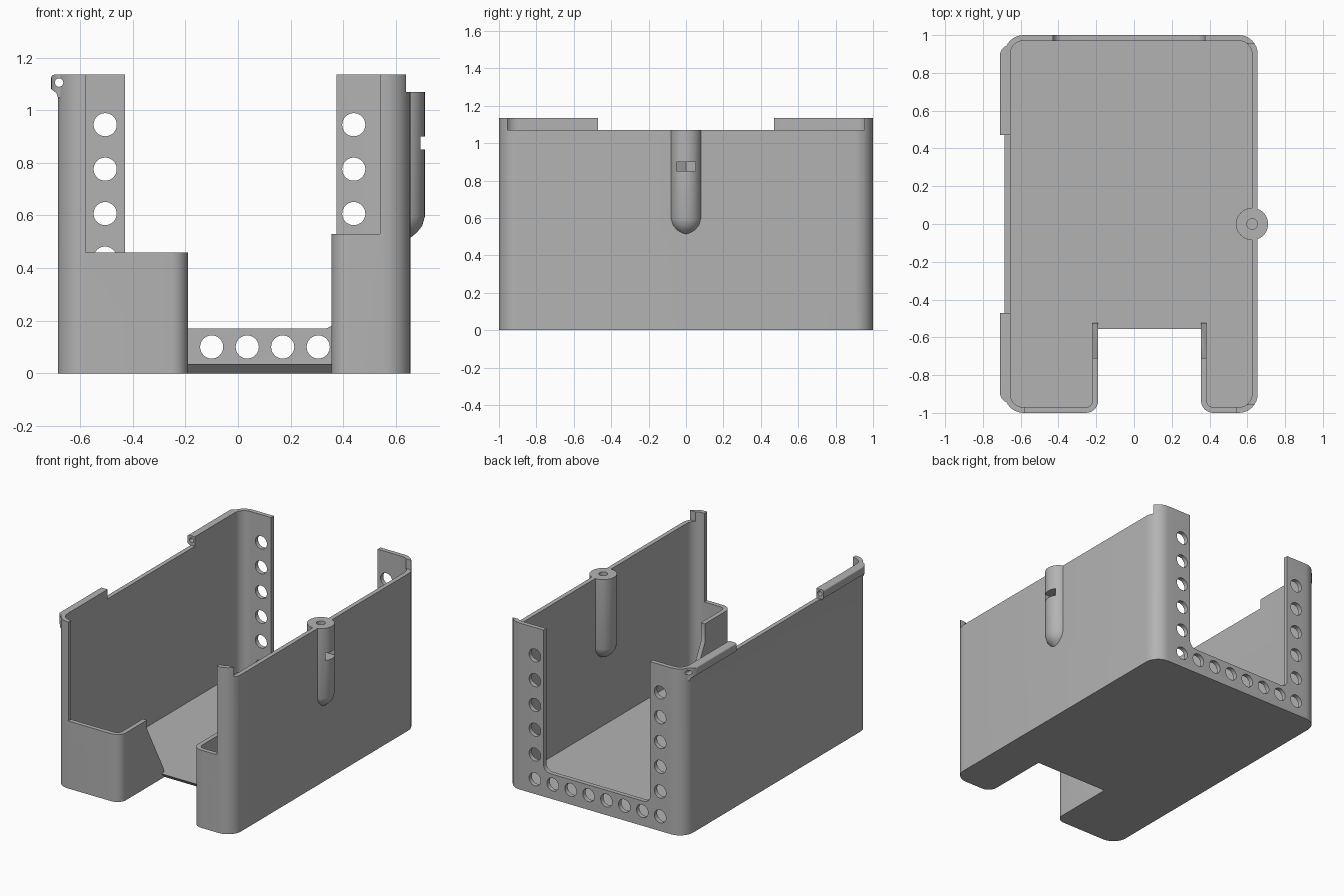
import bpy, bmesh, math
from mathutils import Vector

cube = bpy.data.objects.get("Cube")
if cube:
    bpy.data.objects.remove(cube)

grey = bpy.data.materials.new("plain grey")
grey.use_nodes = True
colour = (0.45, 0.45, 0.45, 1)
grey.diffuse_color = colour
grey.node_tree.nodes["Principled BSDF"].inputs["Base Color"].default_value = colour

X0, X1, TOP, WALL = -0.685, 0.655, 1.135, 0.03
NX0, NX1, NY = -0.19, 0.355, -0.555      # front notch
FLOOR, RIM = 0.035, 1.07


def rounded(corners, steps=8):
    """Outline from (x, y, radius) corners, with arcs where radius > 0."""
    pts = []
    n = len(corners)
    for i, (x, y, r) in enumerate(corners):
        p = Vector((x, y))
        if r == 0:
            pts.append(p)
            continue
        a = (Vector(corners[i - 1][:2]) - p).normalized()
        b = (Vector(corners[(i + 1) % n][:2]) - p).normalized()
        c = p + (a + b) * r
        for k in range(steps + 1):
            t = k / steps * math.pi / 2
            pts.append(c - b * r * math.cos(t) - a * r * math.sin(t))
    return pts


def prism(name, pts, lo, hi, axis="z"):
    """Extrude a 2D outline along an axis: z uses (x, y), y uses (x, z), x uses (y, z)."""
    place = {"z": lambda p, h: (p[0], p[1], h),
             "y": lambda p, h: (p[0], h, p[1]),
             "x": lambda p, h: (h, p[0], p[1])}[axis]
    bm = bmesh.new()
    low = [bm.verts.new(place(p, lo)) for p in pts]
    high = [bm.verts.new(place(p, hi)) for p in pts]
    bm.faces.new(low)
    bm.faces.new(high)
    for i in range(len(pts)):
        j = (i + 1) % len(pts)
        bm.faces.new((low[i], low[j], high[j], high[i]))
    return finish(name, bm)


def finish(name, bm):
    bmesh.ops.recalc_face_normals(bm, faces=bm.faces)
    mesh = bpy.data.meshes.new(name)
    bm.to_mesh(mesh)
    bm.free()
    obj = bpy.data.objects.new(name, mesh)
    bpy.context.collection.objects.link(obj)
    mesh.materials.append(grey)
    return obj


def box(x0, x1, y0, y1, z0, z1):
    return prism("cutter", [(x0, y0), (x1, y0), (x1, y1), (x0, y1)], z0, z1)


def circle(cx, cy, r, n=32, turn=0):
    return [(cx + r * math.cos(turn + math.tau * i / n),
             cy + r * math.sin(turn + math.tau * i / n)) for i in range(n)]


def combine(target, other, mode="DIFFERENCE"):
    mod = target.modifiers.new("cut", "BOOLEAN")
    mod.operation, mod.solver, mod.object = mode, "EXACT", other
    bpy.context.view_layer.objects.active = target
    bpy.ops.object.modifier_apply(modifier=mod.name)
    bpy.data.objects.remove(other)


def footprint(inset):
    """Case outline with the front notch, shrunk by the wall thickness."""
    i = inset
    return rounded([
        (X0 + i, -1 + i, 0.1 - i), (NX0 - i, -1 + i, 0.065 - i), (NX0 - i, NY + i, 0),
        (NX1 + i, NY + i, 0), (NX1 + i, -1 + i, 0.065 - i), (X1 - i, -1 + i, 0.1 - i),
        (X1 - i, 1 - i, 0.1 - i), (X0 + i, 1 - i, 0.1 - i)])


# Case shell
case = prism("case_shell", footprint(0), 0, TOP)
combine(case, prism("cutter", footprint(WALL), FLOOR, 2))

# Open floor edge and sloped ends of the notch walls
combine(case, box(NX0, NX1, NY - 0.05, -0.5, FLOOR, 2))
combine(case, prism("cutter", [(-0.71, 2), (-0.71, 0.4), (-0.515, FLOOR), (-0.48, FLOOR),
                               (-0.48, 2)], NX0 - 0.04, NX1 + 0.04, "x"))
combine(case, prism("cutter", [(NY - 0.035, -0.035), (NY - 0.035, FLOOR), (NY, FLOOR),
                               (NY + 0.07, -0.035)], NX0, NX1, "x"))

# Low front panels on both sides of the notch
combine(case, box(-0.58, -0.1, -1.1, -0.6, 0.46, 2))
combine(case, box(0.3, 0.54, -1.1, -0.6, 0.53, 2))

# Back opening between the two posts
opening = rounded([(-0.43, 0.17, 0.05), (0.375, 0.17, 0.05), (0.375, 2, 0), (-0.43, 2, 0)])
combine(case, prism("cutter", opening, 0.9, 1.1, "y"))

# Lower rims of the side walls
combine(case, box(0.5, 0.8, -0.955, 0.955, RIM, 2))
combine(case, box(-0.8, -0.6, -0.47, 0.47, RIM, 2))

# Vent holes along the back strip and up both posts
spots = [(-0.505 + 0.135 * i, 0.1) for i in range(8)]
spots += [(x, 0.1 + 0.169 * i) for x in (-0.505, 0.44) for i in range(1, 6)]
for x, z in spots:
    combine(case, prism("cutter", circle(x, z, 0.044), 0.9, 1.1, "y"))

# Hinge lips with a pin hole
for s in (-1, 1):
    profile = rounded([(-0.66, 1.04, 0), (-0.685, 1.05, 0), (-0.69, 1.065, 0),
                       (-0.71, 1.08, 0), (-0.71, TOP, 0.012), (-0.66, TOP, 0)])
    lip = prism("hinge_lip", profile, *sorted((s * 0.47, s * 0.97)), "y")
    plan = rounded([(-0.71, -0.95, 0.06), (0, -0.95, 0), (0, 0.95, 0), (-0.71, 0.95, 0.06)])
    combine(lip, prism("cutter", plan, 0.9, 1.3), "INTERSECT")
    combine(case, lip, "UNION")
combine(case, prism("cutter", circle(-0.68, 1.105, 0.016, 20), -1.1, 1.1, "y"))

# Screw boss with a rounded lower end
bm = bmesh.new()
outline = [(0, 0.51), (0.03, 0.515), (0.055, 0.535), (0.075, 0.56), (0.085, 0.595),
           (0.085, RIM), (0, RIM)]
verts = [bm.verts.new((r, 0, z)) for r, z in outline]
edges = [bm.edges.new(pair) for pair in zip(verts, verts[1:])]
bmesh.ops.spin(bm, geom=verts + edges, cent=(0, 0, 0), axis=(0, 0, 1),
               angle=math.tau, steps=40)
bmesh.ops.remove_doubles(bm, verts=bm.verts, dist=0.0005)
bmesh.ops.translate(bm, verts=bm.verts, vec=(0.625, 0, 0))
combine(case, finish("screw_boss", bm), "UNION")

# Screw hole and the nut slot that crosses it
combine(case, prism("cutter", circle(0.625, 0, 0.028, 24), 0.7, 1.2))
slot = [(0.8, -0.05), (0.8, 0.05), (0.654, 0.05), (0.596, 0.05), (0.567, 0), (0.596, -0.05)]
combine(case, prism("cutter", slot, 0.85, 0.9))

bpy.ops.object.select_all(action="DESELECT")
case.select_set(True)
bpy.context.view_layer.objects.active = case
bpy.ops.object.shade_smooth_by_angle(angle=math.radians(30))
